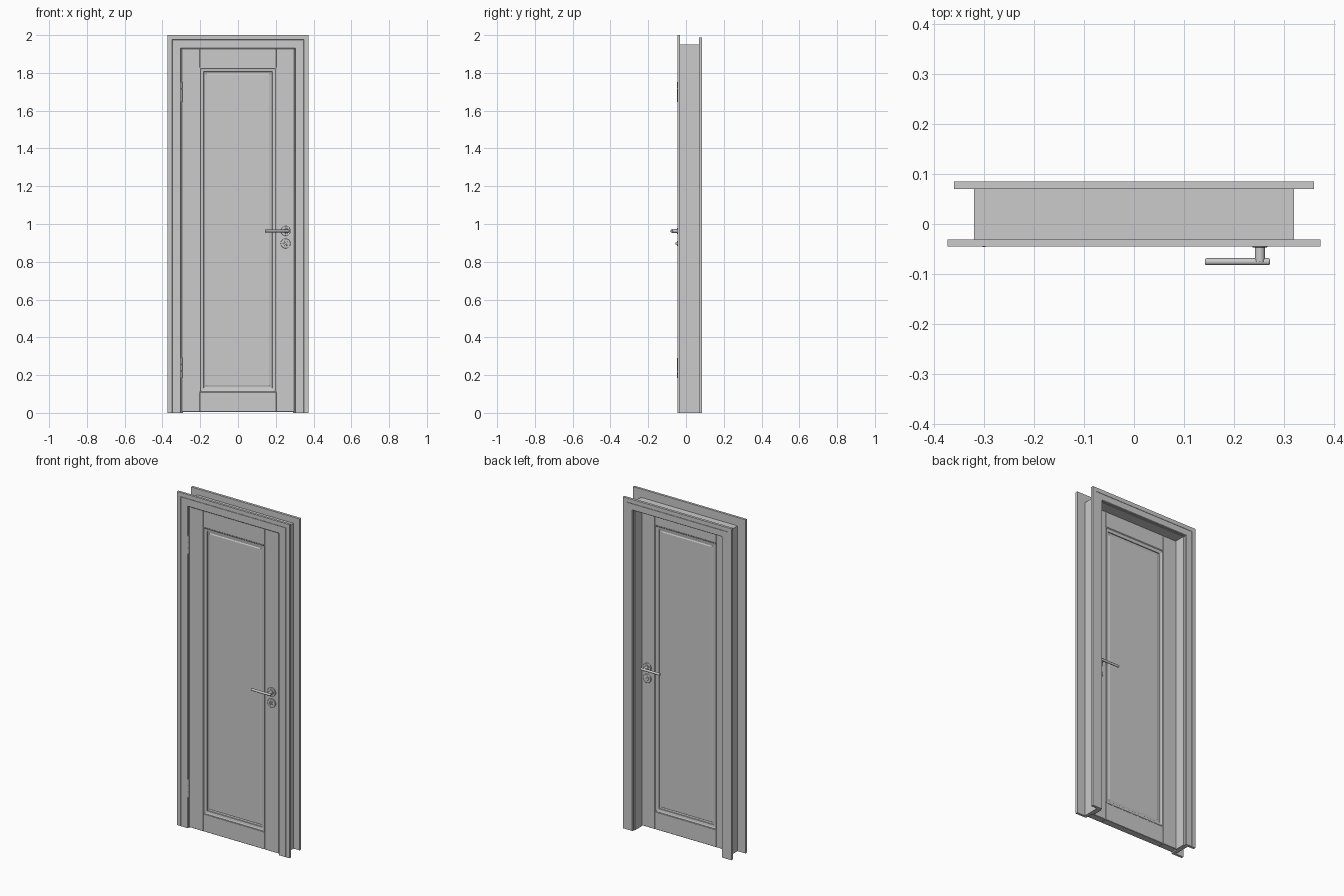
import bpy, bmesh, math
from mathutils import Vector, Matrix

if "Cube" in bpy.data.objects:
    bpy.data.objects.remove(bpy.data.objects["Cube"])

DOOR_Y, HALF_T = -0.017, 0.021          # door centre plane and half thickness


def make_object(name, bm, bevel=0.0, smooth=False, segments=1):
    bmesh.ops.recalc_face_normals(bm, faces=bm.faces)
    mesh = bpy.data.meshes.new(name)
    bm.to_mesh(mesh)
    bm.free()
    ob = bpy.data.objects.new(name, mesh)
    bpy.context.collection.objects.link(ob)
    if bevel:
        mod = ob.modifiers.new("bevel", 'BEVEL')
        mod.width, mod.segments = bevel, segments
    if smooth:
        bpy.ops.object.select_all(action='DESELECT')
        ob.select_set(True)
        bpy.context.view_layer.objects.active = ob
        bpy.ops.object.shade_smooth_by_angle(angle=math.radians(35))
    return ob


def box(name, lo, hi, bevel=0.0):
    bm = bmesh.new()
    lo, hi = Vector(lo), Vector(hi)
    bmesh.ops.create_cube(bm, size=1, matrix=Matrix.Translation((lo + hi) / 2)
                          @ Matrix.Diagonal((*(hi - lo), 1)))
    return make_object(name, bm, bevel)


def rod(name, a, b, radius, bevel=0.0, sides=32, segments=2):
    bm = bmesh.new()
    a, b = Vector(a), Vector(b)
    turn = (b - a).to_track_quat('Z', 'Y').to_matrix().to_4x4()
    bmesh.ops.create_cone(bm, cap_ends=True, segments=sides, radius1=radius, radius2=radius,
                          depth=(b - a).length, matrix=Matrix.Translation((a + b) / 2) @ turn)
    ob = make_object(name, bm, bevel, True, segments)
    if bevel:
        ob.modifiers["bevel"].limit_method = 'ANGLE'
        ob.modifiers["bevel"].angle_limit = math.radians(40)
    return ob


def mitred_frame(name, half_w, height, profile):
    """Sweep an (inset, y) profile up, across and down a doorway."""
    bm = bmesh.new()
    rings = []
    for sx, top in ((-1, 0), (-1, 1), (1, 1), (1, 0)):
        rings.append([bm.verts.new((sx * (half_w - d), y, top * (height - d))) for d, y in profile])
    n = len(profile)
    for r0, r1 in zip(rings, rings[1:]):
        for i in range(n):
            j = (i + 1) % n
            bm.faces.new((r0[i], r0[j], r1[j], r1[i]))
    bm.faces.new(rings[0])
    bm.faces.new(rings[-1])
    return make_object(name, bm)


def casing_profile(back, front, width):
    """Flat board with a fine groove and an eased inner edge."""
    s = 1 if front > back else -1
    return [(0, back), (0, front), (0.024, front), (0.025, front - s * 0.0015), (0.026, front),
            (width - 0.003, front), (width, front - s * 0.003), (width, back)]


# Casings on both wall faces and the rebated jamb between them
mitred_frame("front_casing", 0.373, 2.0, casing_profile(-0.031, -0.045, 0.072))
mitred_frame("back_casing", 0.36, 1.987, casing_profile(0.07, 0.085, 0.065))
mitred_frame("jamb", 0.32, 1.95, [(0, -0.031), (0, 0.07), (0.03, 0.07), (0.03, 0.005),
                                  (0.021, 0.005), (0.021, -0.031)])

# Door leaf: stiles, rails
y0, y1 = DOOR_Y - HALF_T, DOOR_Y + HALF_T
for side, s in (("left", -1), ("right", 1)):
    box(f"{side}_stile", (min(s * 0.203, s * 0.298), y0, 0.005),
        (max(s * 0.203, s * 0.298), y1, 1.928), 0.0015)
for name, z0, z1 in (("bottom_rail", 0.005, 0.11), ("top_rail", 1.828, 1.928)):
    box(name, (-0.203, y0, z0), (0.203, y1, z1), 0.0015)

# Moulded panel: nested rectangles stepping inward on both faces
steps = [(0, 0.015), (0, 0.0205), (0.004, 0.0205), (0.008, 0.017), (0.021, 0.015), (0.022, 0.010),
         (0.030, 0.009), (0.036, 0.012), (0.040, 0.012)]
bm = bmesh.new()
ends = []
for s in (-1, 1):
    prev = None
    for d, h in steps:
        ring = [bm.verts.new((sx * (0.203 - d), DOOR_Y + s * h, z))
                for sx, z in ((-1, 0.11 + d), (1, 0.11 + d), (1, 1.828 - d), (-1, 1.828 - d))]
        if prev:
            for i in range(4):
                bm.faces.new((prev[i], prev[(i + 1) % 4], ring[(i + 1) % 4], ring[i]))
        else:
            ends.append(ring)
        prev = ring
    bm.faces.new(prev)
for i in range(4):
    j = (i + 1) % 4
    bm.faces.new((ends[0][i], ends[0][j], ends[1][j], ends[1][i]))
make_object("moulded_panel", bm)

# Handle and lock sets, one per door face
HX, HZ, KZ = 0.252, 0.963, 0.897
for side, s in (("front", -1), ("back", 1)):
    def at(x, h, z):
        return (x, DOOR_Y + s * (HALF_T + h), z)
    rod(f"{side}_handle_rose", at(HX, -0.001, HZ), at(HX, 0.007, HZ), 0.026, 0.002)
    rod(f"{side}_handle_collar", at(HX, 0.005, HZ), at(HX, 0.009, HZ), 0.015, 0.001)
    rod(f"{side}_handle_neck", at(HX, 0.005, HZ), at(HX, 0.038, HZ), 0.01)
    rod(f"{side}_lever", at(0.142, 0.0375, HZ), at(0.272, 0.0375, HZ), 0.007, 0.003, 24, 3)
    rod(f"{side}_lock_rose", at(HX, -0.001, KZ), at(HX, 0.007, KZ), 0.026, 0.002)
    rod(f"{side}_lock_collar", at(HX, 0.005, KZ), at(HX, 0.009, KZ), 0.013, 0.001)
# Thumb turn outside, key cylinder inside
rod("thumb_turn", (HX, -0.042, KZ), (HX, -0.055, KZ), 0.006, 0.001)
box("key_cylinder", (HX - 0.003, 0.008, KZ - 0.014), (HX + 0.003, 0.0145, KZ + 0.004), 0.001)

# Hinge knuckles, each in three barrels
for name, z in (("lower", 0.185), ("upper", 1.645)):
    for i in range(3):
        rod(f"{name}_hinge_{i + 1}", (-0.3, -0.041, z + i * 0.036),
            (-0.3, -0.041, z + i * 0.036 + 0.035), 0.0055, 0.0005, 16, 1)
